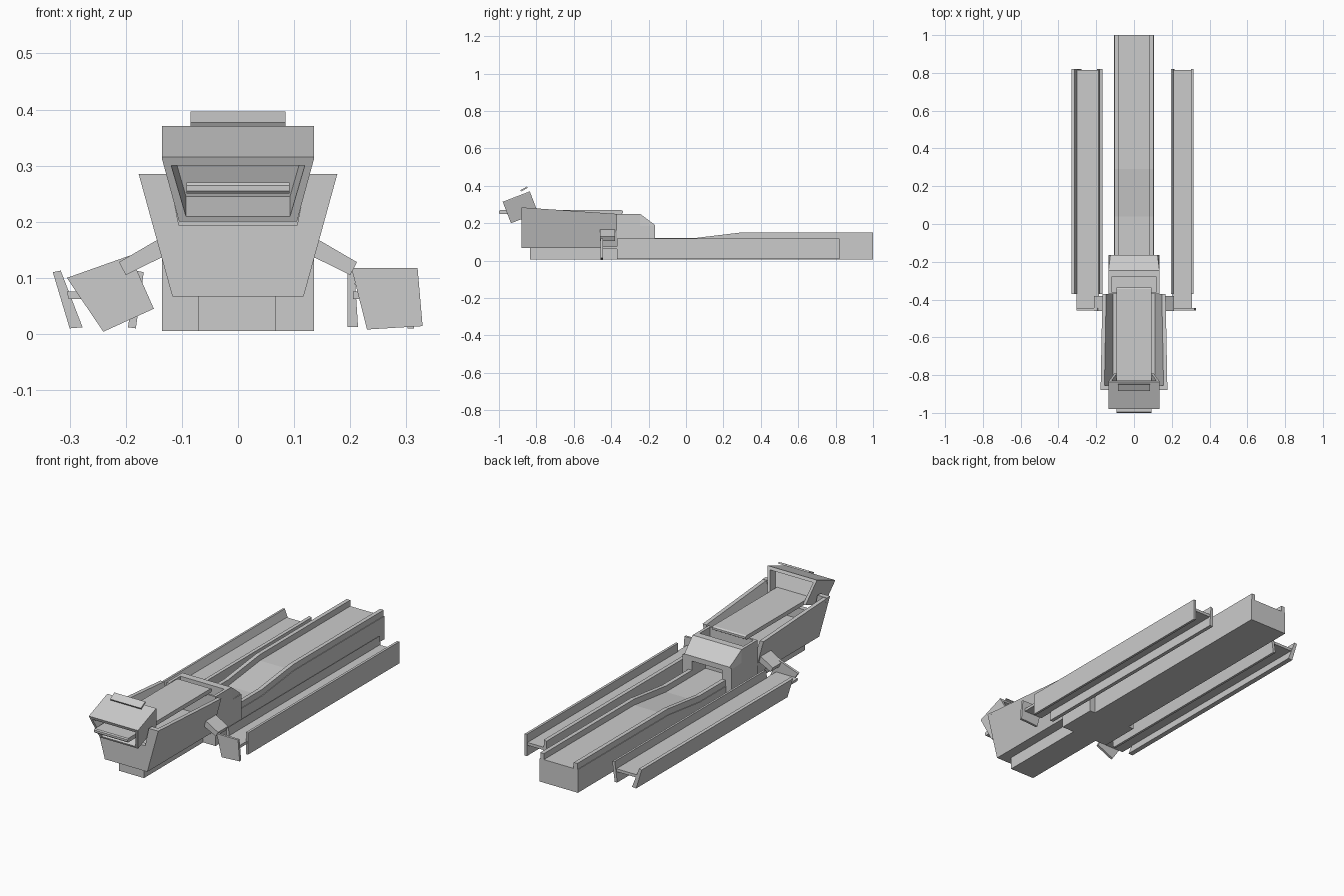
import bpy, bmesh, math
from mathutils import Vector


def loft(name, sec_a, a, sec_b, b, axis='y'):
    """Solid between two matching sections, placed at a and b along an axis."""
    bm = bmesh.new()
    rings = []
    for sec, d in ((sec_a, a), (sec_b, b)):
        rings.append([bm.verts.new((u, d, v) if axis == 'y' else (d, u, v)) for u, v in sec])
    n = len(sec_a)
    bm.faces.new(rings[0])
    bm.faces.new(rings[1][::-1])
    for i in range(n):
        j = (i + 1) % n
        bm.faces.new((rings[0][i], rings[1][i], rings[1][j], rings[0][j]))
    bmesh.ops.recalc_face_normals(bm, faces=bm.faces)
    me = bpy.data.meshes.new(name)
    bm.to_mesh(me)
    bm.free()
    ob = bpy.data.objects.new(name, me)
    bpy.context.collection.objects.link(ob)
    return ob


def prism(name, sec, a, b, axis='y'):
    return loft(name, sec, a, sec, b, axis)


def box(name, x0, x1, y0, y1, z0, z1):
    return prism(name, [(x0, z0), (x1, z0), (x1, z1), (x0, z1)], y0, y1)


def mirror_pts(half):
    """Complete a right-hand half outline across x = 0."""
    return half + [(-x, z) for x, z in reversed(half)]


def cut(ob, cutter):
    m = ob.modifiers.new("cut", 'BOOLEAN')
    m.operation = 'DIFFERENCE'
    m.solver = 'EXACT'
    m.object = cutter
    cutter.hide_render = True
    cutter.hide_viewport = True
    cutter.display_type = 'WIRE'


# Main discharge conveyor: belt bed plus two side rails
bed = [(-0.36, 0.005), (1.0, 0.005), (1.0, 0.12), (0.29, 0.12), (0.04, 0.09), (-0.36, 0.09)]
prism("main_conveyor_bed", bed, -0.105, 0.105, 'x')
rail = [(-0.36, 0.08), (0.04, 0.08), (0.29, 0.11), (1.0, 0.11),
        (1.0, 0.15), (0.29, 0.15), (0.04, 0.12), (-0.36, 0.12)]
for s, side in ((-1, "left"), (1, "right")):
    prism(f"main_conveyor_rail_{side}", rail, s * 0.082, s * 0.102, 'x')

# Narrow base under the hopper
box("front_base", -0.07, 0.067, -0.835, -0.36, 0.005, 0.09)

# Transfer housing with belt tunnel and open receiving pit
house = box("transfer_housing", -0.135, 0.135, -0.37, -0.165, 0.005, 0.185)
cut(house, box("tunnel_cutter", -0.082, 0.082, -0.27, 0.0, 0.09, 0.165))
cut(house, box("lower_pit_cutter", -0.12, 0.12, -0.36, -0.28, 0.13, 0.3))
roof = loft("housing_roof",
            [(-0.135, 0.185), (0.135, 0.185), (0.135, 0.25), (-0.135, 0.25)], -0.37,
            [(-0.135, 0.185), (0.135, 0.185), (0.135, 0.25), (-0.135, 0.25)], -0.245)
cut(roof, box("upper_pit_cutter", -0.12, 0.12, -0.36, -0.28, 0.1, 0.3))
loft("housing_slope",
     [(-0.135, 0.185), (0.135, 0.185), (0.135, 0.25), (-0.135, 0.25)], -0.245,
     [(-0.135, 0.18), (0.135, 0.18), (0.125, 0.19), (-0.125, 0.19)], -0.165)

# Hopper: notched front plate and a tapering trough
prism("hopper_front_plate",
      mirror_pts([(0.117, 0.067), (0.177, 0.285), (0.125, 0.285), (0.105, 0.193)]), -0.88, -0.855)


def trough(top):
    x = 0.117 + (top - 0.067) * 0.275
    return mirror_pts([(0.117, 0.067), (x, top), (x - 0.02, top), (0.11, 0.14)])


loft("hopper_trough", trough(0.283), -0.855, trough(0.25), -0.37)

# Feed belt running through the hopper
belt = [(-1.0, 0.255), (-0.995, 0.25), (-0.345, 0.25), (-0.337, 0.255),
        (-0.337, 0.265), (-0.345, 0.27), (-0.995, 0.27), (-1.0, 0.265)]
prism("feed_belt", belt, -0.092, 0.092, 'x')

# Tilted hood over the front of the belt, built level then rotated
hood = [
    prism("hood_shell", mirror_pts([(0.105, -0.123), (0.135, -0.005), (0.135, 0.0)]) +
          mirror_pts([(-0.09, -0.123), (-0.119, -0.016)]), 0, 0.155),
    prism("hood_floor", mirror_pts([(0.095, -0.123), (0.098, -0.113)]), 0.0, 0.145),
    prism("hood_inner_panel", mirror_pts([(0.098, -0.115), (0.12, -0.014)]), 0.1, 0.108),
]
for ob in hood:
    ob.rotation_euler.x = math.radians(21)
    ob.location = (0, -0.98, 0.315)

# Small tilted plate above the hood, with a slot
plate = box("top_plate", -0.085, 0.085, -0.02, 0.02, -0.004, 0.004)
plate.rotation_euler.x = math.radians(29)
plate.location = (0, -0.866, 0.383)


def side_conveyor(side, outer, inner, deck, end_plate, s):
    """Two leaning walls, a deck, an end plate and a support arm."""
    prism(f"{side}_conveyor_outer_wall", outer, -0.37, 0.82)
    prism(f"{side}_conveyor_inner_wall", inner, -0.37, 0.82)
    prism(f"{side}_conveyor_deck", deck, -0.445, 0.815)
    prism(f"{side}_conveyor_end_plate", end_plate, -0.457, -0.445)
    arm = [(s * 0.125, 0.142), (s * 0.145, 0.167), (s * 0.212, 0.128), (s * 0.2, 0.105)]
    prism(f"{side}_support_arm", arm, -0.46, -0.38)


# Left conveyor has walls leaning outwards; right one is narrower and upright
side_conveyor("left",
              [(-0.33, 0.11), (-0.316, 0.113), (-0.277, 0.012), (-0.3, 0.01)],
              [(-0.168, 0.11), (-0.182, 0.113), (-0.196, 0.012), (-0.182, 0.01)],
              [(-0.302, 0.062), (-0.186, 0.062), (-0.184, 0.076), (-0.305, 0.076)],
              [(-0.305, 0.10), (-0.192, 0.14), (-0.15, 0.045), (-0.24, 0.004)], -1)
side_conveyor("right",
              [(0.302, 0.118), (0.314, 0.118), (0.314, 0.01), (0.302, 0.01)],
              [(0.195, 0.112), (0.207, 0.118), (0.214, 0.012), (0.195, 0.012)],
              [(0.205, 0.062), (0.308, 0.062), (0.308, 0.076), (0.205, 0.076)],
              [(0.202, 0.118), (0.32, 0.118), (0.329, 0.014), (0.23, 0.008)], 1)
